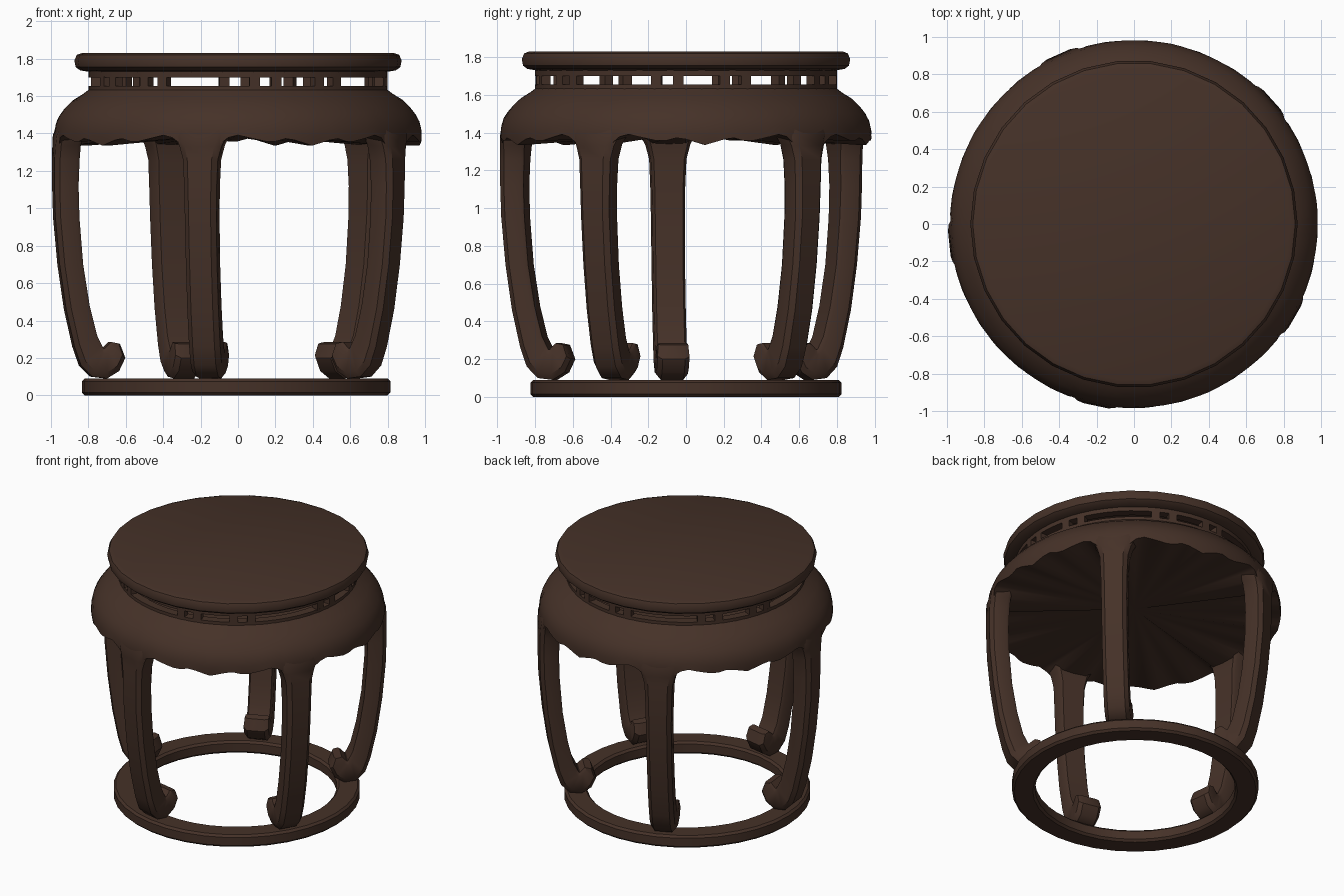
import bpy, bmesh, math
from mathutils import Vector

if "Cube" in bpy.data.objects:
    bpy.data.objects.remove(bpy.data.objects["Cube"])

wood = bpy.data.materials.new("dark brown wood")
wood.diffuse_color = (0.06, 0.031, 0.021, 1)
wood.use_nodes = True
wood.node_tree.nodes["Principled BSDF"].inputs["Base Color"].default_value = wood.diffuse_color
START = 186          # angle of first leg
LEGS = [START + 72 * i for i in range(5)]


def polar(r, deg, z):
    a = math.radians(deg)
    return Vector((r * math.cos(a), r * math.sin(a), z))


def lerp(table, x):
    for (x0, y0), (x1, y1) in zip(table, table[1:]):
        if x <= x1:
            return y0 + (y1 - y0) * max(0, (x - x0)) / (x1 - x0)
    return table[-1][1]


def finish(bm, name, angle=35):
    bmesh.ops.remove_doubles(bm, verts=bm.verts, dist=1e-5)
    bmesh.ops.recalc_face_normals(bm, faces=bm.faces)
    me = bpy.data.meshes.new(name)
    bm.to_mesh(me)
    bm.free()
    me.materials.append(wood)
    ob = bpy.data.objects.new(name, me)
    bpy.context.collection.objects.link(ob)
    bpy.ops.object.select_all(action='DESELECT')
    ob.select_set(True)
    bpy.context.view_layer.objects.active = ob
    bpy.ops.object.shade_smooth_by_angle(angle=math.radians(angle))
    return ob


def bridge(bm, rings, closed_rows=False):
    pairs = list(zip(rings, rings[1:]))
    if closed_rows:
        pairs.append((rings[-1], rings[0]))
    for a, b in pairs:
        n = len(a)
        for i in range(n):
            j = (i + 1) % n
            bm.faces.new((a[i], a[j], b[j], b[i]))


def lathe(name, profile, segs, loop=False):
    # closed profile (loop) gives a ring, otherwise ends are capped
    bm = bmesh.new()
    rings = [[bm.verts.new(polar(r, 360 * i / segs, z)) for i in range(segs)]
             for r, z in profile]
    bridge(bm, rings, loop)
    if not loop:
        bm.faces.new(rings[0])
        bm.faces.new(rings[-1])
    return finish(bm, name)


# Seat slab with rounded rim
lathe("seat", [(.835, 1.83), (.862, 1.82), (.875, 1.79), (.868, 1.755),
               (.845, 1.738), (.80, 1.73), (.79, 1.71)], 30)

# Waist rails above and below the pierced band
for name, z0, z1 in (("waist_lower_rail", 1.62, 1.655), ("waist_upper_rail", 1.70, 1.735)):
    lathe(name, [(.80, z0), (.80, z1), (.74, z1), (.74, z0)], 60, True)

# Short posts of the pierced band: flanking each leg slot, and between legs
for n, leg in enumerate(LEGS):
    for k, (c, w) in enumerate(((-27, 2), (-18.5, 2), (18.5, 2), (27, 2))):
        bm = bmesh.new()
        rings = [[bm.verts.new(polar(r, leg + c + s * w, z)) for r, s in
                  ((.80, -1), (.80, 1), (.75, 1), (.75, -1))] for z in (1.65, 1.705)]
        bridge(bm, rings)
        finish(bm, f"waist_post_{n}_{k}")

# Flared apron with scalloped lower edge and closed underside
R_OF_Z = [(1.33, .975), (1.38, .985), (1.43, .98), (1.48, .965), (1.53, .93),
          (1.58, .88), (1.61, .83), (1.64, .79)]
EDGE = [(0, 1.335), (6, 1.365), (10, 1.375), (13, 1.35), (20, 1.375),
        (25, 1.395), (28, 1.37), (30, 1.34), (36, 1.335)]
bm = bmesh.new()
SEGS = 120
angles = [START + 360 * i / SEGS for i in range(SEGS)]
low = [lerp(EDGE, abs((360 * i / SEGS) % 72 - 36)) for i in range(SEGS)]
rings = []
for f in (0, .1, .22, .36, .5, .64, .82, 1):
    ring = []
    for a, zl in zip(angles, low):
        z = 1.64 + (zl - 1.64) * f
        ring.append(bm.verts.new(polar(lerp(R_OF_Z, z), a, z)))
    rings.append(ring)
rings.append([bm.verts.new(polar(.93, a, zl)) for a, zl in zip(angles, low)])
bridge(bm, rings)
bm.faces.new(rings[0])
hub = bm.verts.new((0, 0, 1.40))
for i in range(SEGS):
    bm.faces.new((rings[-1][i], rings[-1][(i + 1) % SEGS], hub))
finish(bm, "apron")

# Curved legs with inward scroll feet: outer r, z, inner r, z, half width
STATIONS = [
    (.95, 1.48, .80, 1.48, .15), (.985, 1.39, .84, 1.40, .145),
    (.99, 1.33, .855, 1.34, .115), (.993, 1.26, .86, 1.26, .095),
    (.993, 1.12, .865, 1.12, .089), (.988, .95, .86, .95, .086),
    (.965, .70, .84, .70, .085), (.93, .46, .805, .48, .085),
    (.885, .26, .765, .32, .085), (.85, .16, .74, .27, .085),
    (.79, .10, .73, .25, .085), (.71, .09, .725, .25, .085),
    (.645, .13, .715, .26, .085), (.612, .20, .70, .275, .085),
    (.64, .275, .69, .285, .08)]
SECTION = [(0, -.7), (0, .7), (.2, 1), (.85, 1), (1, .85), (1, -.85), (.85, -1), (.2, -1)]
for n, leg in enumerate(LEGS):
    bm = bmesh.new()
    out = polar(1, leg, 0)
    side = polar(1, leg + 90, 0)
    rings = []
    for ro, zo, ri, zi, hw in STATIONS:
        rings.append([bm.verts.new(out * (ro + (ri - ro) * t) + side * (hw * s)
                                   + Vector((0, 0, zo + (zi - zo) * t)))
                      for t, s in SECTION])
    bridge(bm, rings)
    bm.faces.new(rings[0])
    bm.faces.new(rings[-1])
    finish(bm, f"leg_{n}", 40)

# Base ring the feet stand on
base = lathe("base_ring", [(.81, 0), (.825, .015), (.825, .075), (.81, .09),
                           (.685, .09), (.67, .075), (.67, .015), (.685, 0)], 36, True)
base.location.x = -.01
